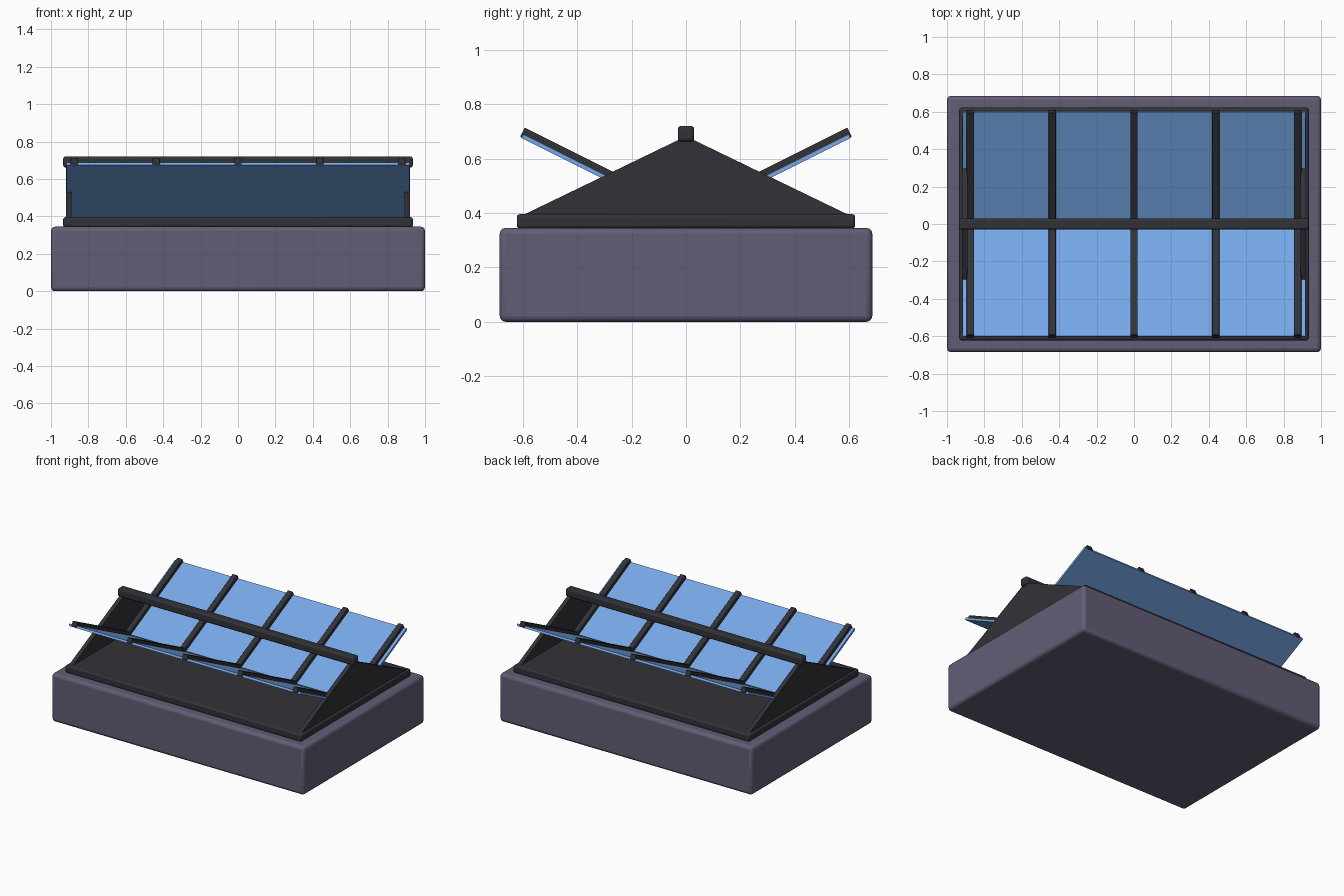
import bpy, bmesh, math
from mathutils import Matrix, Vector

if "Cube" in bpy.data.objects:
    bpy.data.objects.remove(bpy.data.objects["Cube"])


def material(name, rgb):
    m = bpy.data.materials.new(name)
    m.diffuse_color = (*rgb, 1)
    m.use_nodes = True
    m.node_tree.nodes["Principled BSDF"].inputs["Base Color"].default_value = m.diffuse_color
    return m


STONE = material("purple_grey", (0.125, 0.108, 0.182))
FRAME = material("dark_frame", (0.031, 0.032, 0.039))
GLASS = material("blue_glass", (0.18, 0.39, 0.80))


def finish(bm, name, mat, bevel):
    bmesh.ops.recalc_face_normals(bm, faces=bm.faces)
    mesh = bpy.data.meshes.new(name)
    bm.to_mesh(mesh)
    bm.free()
    ob = bpy.data.objects.new(name, mesh)
    bpy.context.collection.objects.link(ob)
    mesh.materials.append(mat)
    if bevel:
        mod = ob.modifiers.new("soft_edges", 'BEVEL')
        mod.width, mod.segments = bevel, 3
        for o in bpy.context.selected_objects:
            o.select_set(False)
        ob.select_set(True)
        bpy.context.view_layer.objects.active = ob
        bpy.ops.object.shade_smooth_by_angle(angle=math.radians(35))
    return ob


def box(name, lo, hi, mat, bevel=0.0, matrix=None):
    """Box between two corners, optionally moved by a matrix."""
    lo, hi = Vector(lo), Vector(hi)
    bm = bmesh.new()
    bmesh.ops.create_cube(bm, size=1)
    for v in bm.verts:
        v.co = (lo + hi) / 2 + v.co * (hi - lo)
    if matrix:
        bm.transform(matrix)
    return finish(bm, name, mat, bevel)


# Masonry base, curb and ridge beam
box("base", (-1, -0.685, 0), (1, 0.685, 0.345), STONE, 0.022)
box("curb", (-0.935, -0.622, 0.343), (0.935, 0.622, 0.396), FRAME, 0.012)
box("ridge_beam", (-0.935, -0.03, 0.662), (0.935, 0.03, 0.72), FRAME, 0.012)

# Triangular end walls
for side, sx in (("left", -1), ("right", 1)):
    bm = bmesh.new()
    tri = [bm.verts.new((sx * 0.89, y, z))
           for y, z in ((-0.6, 0.392), (0.6, 0.392), (0, 0.682))]
    face = bm.faces.new(tri)
    ext = bmesh.ops.extrude_face_region(bm, geom=[face])
    moved = [g for g in ext["geom"] if isinstance(g, bmesh.types.BMVert)]
    bmesh.ops.translate(bm, verts=moved, vec=(sx * 0.03, 0, 0))
    finish(bm, f"{side}_gable", FRAME, 0)

# Open glazed panels: local y runs up the slope, local z is the panel normal
tilt = math.atan(0.5)
half = 0.336
for side, turn in (("back", 0), ("front", math.pi)):
    place = (Matrix.Rotation(turn, 4, 'Z')
             @ Matrix.Translation((0, 0.297, 0.5437))
             @ Matrix.Rotation(tilt, 4, 'X'))
    box(f"{side}_glass", (-0.917, -half, -0.020), (0.917, half - 0.002, -0.004),
        GLASS, 0, place)
    for i, x in enumerate((-0.875, -0.4375, 0, 0.4375, 0.875)):
        box(f"{side}_glazing_bar_{i + 1}", (x - 0.02, -half, -0.0185),
            (x + 0.02, half + 0.005, 0.020), FRAME, 0.004, place)
